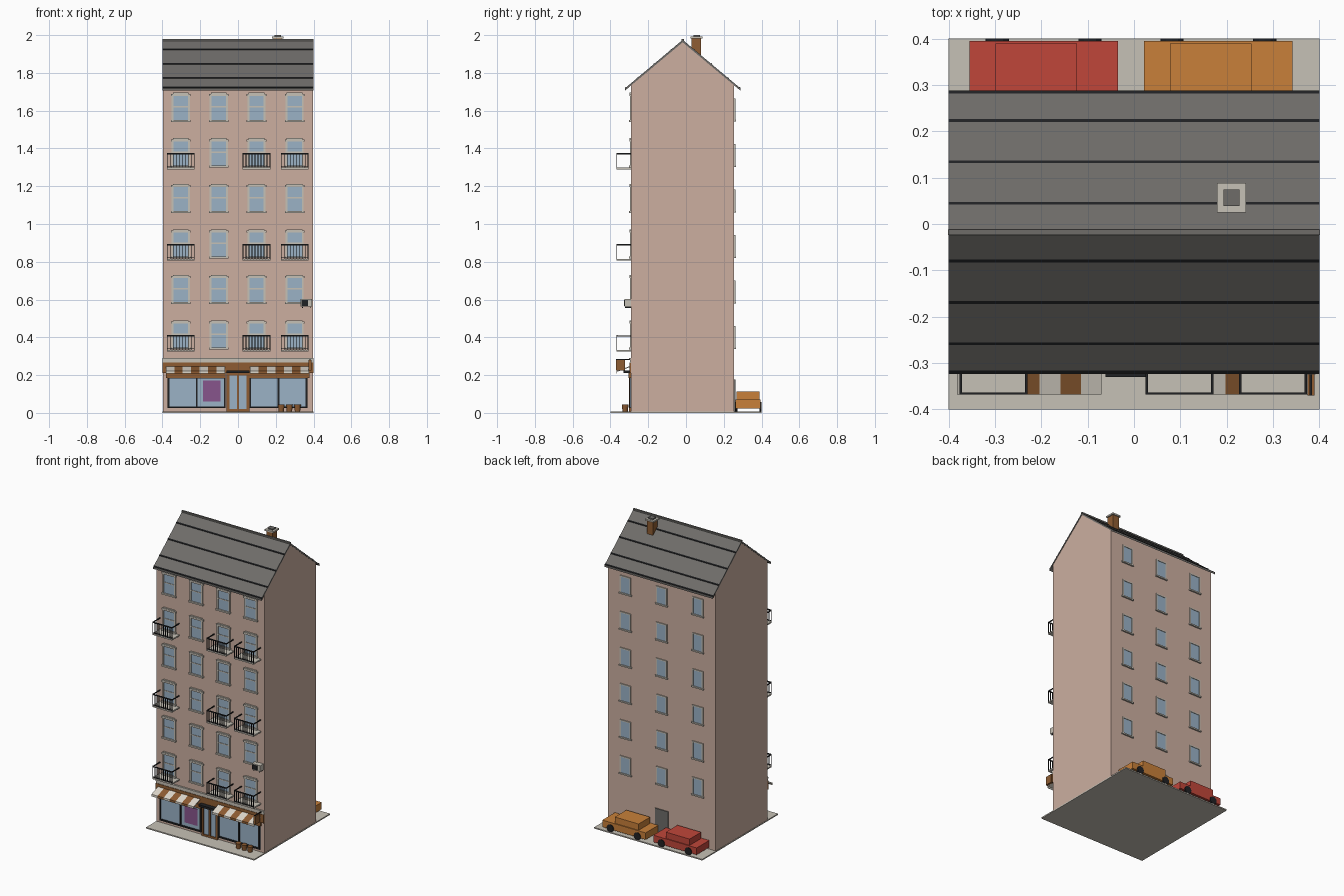
import bpy, bmesh, math
from mathutils import Matrix, Vector

if "Cube" in bpy.data.objects:
    bpy.data.objects.remove(bpy.data.objects["Cube"])


def material(name, r, g, b):
    m = bpy.data.materials.new(name)
    lin = [(c / 255 / 12.92 if c < 10 else ((c / 255 + 0.055) / 1.055) ** 2.4) for c in (r, g, b)]
    m.diffuse_color = (*lin, 1)
    m.use_nodes = True
    m.node_tree.nodes["Principled BSDF"].inputs["Base Color"].default_value = m.diffuse_color
    return m


WALL = material("plaster", 204, 175, 160)
STONE = material("pale stone", 198, 193, 182)
ROOF = material("slate grey", 110, 108, 105)
DARK = material("black metal", 32, 33, 35)
GLASS = material("window blue", 155, 178, 198)
WOOD = material("brown wood", 142, 92, 50)
RED = material("car red", 192, 70, 58)
ORANGE = material("car orange", 200, 128, 58)
PURPLE = material("poster purple", 135, 85, 140)
WHITE = material("awning cream", 222, 216, 204)


def finish(name, bm, mat):
    bmesh.ops.recalc_face_normals(bm, faces=bm.faces)
    me = bpy.data.meshes.new(name)
    bm.to_mesh(me)
    bm.free()
    me.materials.append(mat)
    ob = bpy.data.objects.new(name, me)
    bpy.context.collection.objects.link(ob)
    return ob


def boxes(name, mat, items):
    """One object from boxes given as (x0, x1, y0, y1, z0, z1)."""
    bm = bmesh.new()
    for x0, x1, y0, y1, z0, z1 in items:
        m = Matrix.Translation(((x0 + x1) / 2, (y0 + y1) / 2, (z0 + z1) / 2))
        bmesh.ops.create_cube(bm, size=1, matrix=m @ Matrix.Diagonal((x1 - x0, y1 - y0, z1 - z0, 1)))
    return finish(name, bm, mat)


def prism(name, mat, profile, spans):
    """Extrude a (y, z) profile along each (x0, x1) span."""
    bm = bmesh.new()
    for x0, x1 in spans:
        f = bm.faces.new([bm.verts.new((x0, y, z)) for y, z in profile])
        g = bmesh.ops.extrude_face_region(bm, geom=[f])["geom"]
        bmesh.ops.translate(bm, vec=(x1 - x0, 0, 0), verts=[v for v in g if isinstance(v, bmesh.types.BMVert)])
    return finish(name, bm, mat)


def cylinders(name, mat, items, axis="Z", sides=12):
    """Cones or cylinders given as (centre, bottom radius, top radius, height)."""
    bm = bmesh.new()
    rot = Matrix.Rotation(math.pi / 2, 4, "X") if axis == "Y" else Matrix()
    for c, r1, r2, h in items:
        bmesh.ops.create_cone(bm, cap_ends=True, segments=sides, radius1=r1, radius2=r2,
                              depth=h, matrix=Matrix.Translation(c) @ rot)
    return finish(name, bm, mat)


F, B, MID = -0.29, 0.255, -0.0175      # front wall, back wall, ridge line

# Pavement and main body with gables
boxes("pavement", STONE, [(-0.4, 0.4, -0.4, 0.4, 0, 0.008)])
prism("building_body", WALL, [(F, 0.008), (B, 0.008), (B, 1.735), (MID, 1.962), (F, 1.735)], [(-0.398, 0.398)])

# Roof slopes, lap strips and ridge cap
EAVE, RIDGE, HALF = 1.718, 1.975, 0.306
prism("roof", ROOF, [(MID - HALF, EAVE), (MID, RIDGE), (MID + HALF, EAVE),
                     (MID + HALF, EAVE - 0.012), (MID, RIDGE - 0.013), (MID - HALF, EAVE - 0.012)], [(-0.4, 0.4)])
slope = (RIDGE - EAVE) / HALF
for side, label in ((-1, "front"), (1, "back")):
    for i, d in enumerate((0.0625, 0.152, 0.241, 0.302)):
        z = RIDGE - slope * d
        w = 0.003
        prism(f"{label}_roof_strip_{i + 1}", DARK,
              [(MID + side * (d - w), z + slope * w - 0.001), (MID + side * (d - w), z + slope * w + 0.003),
               (MID + side * (d + w), z - slope * w + 0.003), (MID + side * (d + w), z - slope * w - 0.001)],
              [(-0.4, 0.4)])
boxes("ridge_cap", ROOF, [(-0.401, 0.401, MID - 0.006, MID + 0.006, 1.965, 1.98)])

# Chimney
boxes("chimney_stack", WOOD, [(0.188, 0.234, 0.03, 0.08, 1.87, 1.984)])
boxes("chimney_cap", STONE, [(0.179, 0.242, 0.025, 0.088, 1.982, 1.992)])
boxes("chimney_pot", ROOF, [(0.193, 0.228, 0.039, 0.074, 1.99, 2.0)])

# Front windows: glass, surround, meeting rail, lintel and sill
cols = (-0.303, -0.102, 0.098, 0.3)
rows = [0.49 + 0.241 * i for i in range(6)]
glass, trim = [], []
for x in cols:
    for t in rows:
        glass.append((x - 0.042, x + 0.042, F - 0.003, F + 0.01, t - 0.145, t - 0.01))
        for s in (-1, 1):
            trim.append((x + s * 0.043 - 0.005, x + s * 0.043 + 0.005, F - 0.007, F, t - 0.145, t - 0.015))
        trim += [(x - 0.038, x + 0.038, F - 0.006, F, t - 0.077, t - 0.071),
                 (x - 0.052, x + 0.052, F - 0.01, F, t - 0.018, t - 0.006),
                 (x - 0.042, x + 0.042, F - 0.008, F, t - 0.006, t),
                 (x - 0.052, x + 0.052, F - 0.013, F, t - 0.154, t - 0.144)]
boxes("front_window_glass", GLASS, glass)
boxes("front_window_trim", STONE, trim)

# Back windows
glass, trim = [], []
for x in (-0.267, 0, 0.267):
    for t in [0.46 + 0.241 * i for i in range(6)]:
        glass.append((x - 0.034, x + 0.034, B - 0.01, B + 0.003, t - 0.114, t - 0.006))
        for s in (-1, 1):
            trim.append((x + s * 0.036 - 0.004, x + s * 0.036 + 0.004, B, B + 0.006, t - 0.114, t))
        trim += [(x - 0.04, x + 0.04, B, B + 0.006, t - 0.008, t),
                 (x - 0.045, x + 0.045, B, B + 0.01, t - 0.122, t - 0.113)]
boxes("back_window_glass", GLASS, glass)
boxes("back_window_trim", STONE, trim)
boxes("back_door", ROOF, [(-0.048, 0.048, B, B + 0.006, 0.008, 0.178)])

# Balconies on alternate floors
slabs, rails = [], []
for x in (cols[0], cols[2], cols[3]):
    for t in rows[::2]:
        z, a, b, y = t - 0.165, x - 0.073, x + 0.073, -0.368
        slabs.append((a, b, y, F, z, z + 0.009))
        rails += [(a, b, y, y + 0.005, z + 0.08, z + 0.087), (a, b, y, y + 0.004, z + 0.012, z + 0.016)]
        for s in (a, b - 0.005):
            rails.append((s, s + 0.005, y, F, z + 0.08, z + 0.086))
        for i in range(10):
            p = a + 0.002 + i * 0.0158
            rails.append((p - 0.002, p + 0.002, y, y + 0.004, z + 0.009, z + 0.082))
boxes("balcony_slabs", STONE, slabs)
boxes("balcony_railings", DARK, rails)

# Air conditioner on the wall
boxes("air_conditioner", STONE, [(0.33, 0.392, -0.325, F, 0.562, 0.602)])
boxes("air_conditioner_fan", DARK, [(0.335, 0.37, -0.328, -0.32, 0.567, 0.597)])
boxes("air_conditioner_brackets", DARK, [(x, x + 0.005, -0.322, F, 0.555, 0.562) for x in (0.338, 0.38)])

# Shopfront cornice, fascia and header beams
boxes("shop_cornice", STONE, [(-0.4, 0.4, F - 0.012, F, 0.282, 0.29), (-0.4, 0.4, F - 0.007, F, 0.265, 0.282)])
boxes("shop_fascia", WOOD, [(-0.4, 0.4, F - 0.01, F, 0.21, 0.266),
                            (-0.382, -0.065, F - 0.014, F, 0.186, 0.21), (0.06, 0.378, F - 0.014, F, 0.186, 0.21)])

# Shop windows with black frames and a poster
glass, frame = [], []
for a, b in ((-0.372, -0.065), (0.06, 0.368)):
    glass.append((a, b, F - 0.004, F + 0.01, 0.028, 0.19))
    m = (a + b) / 2
    frame += [(x - 0.005, x + 0.005, F - 0.01, F, 0.025, 0.19) for x in (a + 0.005, m, b - 0.005)]
    frame += [(a, b, F - 0.01, F, 0.025, 0.035), (a, b, F - 0.01, F, 0.181, 0.19)]
boxes("shop_window_glass", GLASS, glass)
boxes("shop_window_frames", DARK, frame)
boxes("shop_poster", PURPLE, [(-0.186, -0.092, F - 0.008, F - 0.003, 0.06, 0.172)])

# Shop double door with canopy
boxes("shop_door_glass", GLASS, [(-0.055, 0.055, F - 0.005, F, 0.01, 0.205)])
boxes("shop_door_frame", WOOD, [(x - w, x + w, F - 0.012, F, 0.008, 0.208)
                                for x, w in ((-0.053, 0.007), (0, 0.006), (0.053, 0.007))]
      + [(-0.06, 0.06, F - 0.012, F, 0.198, 0.21), (-0.06, 0.06, F - 0.012, F, 0.008, 0.02)])
boxes("shop_door_canopy", DARK, [(-0.062, 0.062, -0.33, F, 0.21, 0.224)])

# Striped awnings
spans = [(x + i * 0.0446, x + (i + 1) * 0.0446) for x in (-0.382, 0.064) for i in range(7)]
profile = [(F, 0.25), (-0.368, 0.222), (-0.368, 0.208), (-0.364, 0.208), (-0.364, 0.218), (F, 0.244)]
pale = [s for k, s in enumerate(spans) if k % 7 % 2 == 0]
prism("awning_pale_stripes", WHITE, profile, pale)
prism("awning_brown_stripes", WOOD, profile, [s for s in spans if s not in pale])

# Hanging sign on a bracket
boxes("hanging_sign", WOOD, [(0.374, 0.389, -0.37, -0.322, 0.225, 0.28)])
boxes("sign_bracket", DARK, [(0.379, 0.384, -0.37, F, 0.28, 0.286)])

# Small tubs on the pavement
tubs = [0.229, 0.272, 0.315]
cylinders("plant_tubs", WOOD, [(Vector((x, -0.322, 0.026)), 0.014, 0.018, 0.036) for x in tubs])

# Parked cars
for name, x, mat in (("red_car", -0.355, RED), ("orange_car", 0.022, ORANGE)):
    boxes(name + "_body", mat, [(x, x + 0.32, 0.262, 0.395, 0.024, 0.07)])
    boxes(name + "_cabin", mat, [(x + 0.056, x + 0.232, 0.267, 0.389, 0.07, 0.112)])
    cylinders(name + "_wheels", DARK, [(Vector((x + d, y, 0.033)), 0.025, 0.025, 0.012)
                                       for d in (0.06, 0.26) for y in (0.266, 0.394)], axis="Y")
